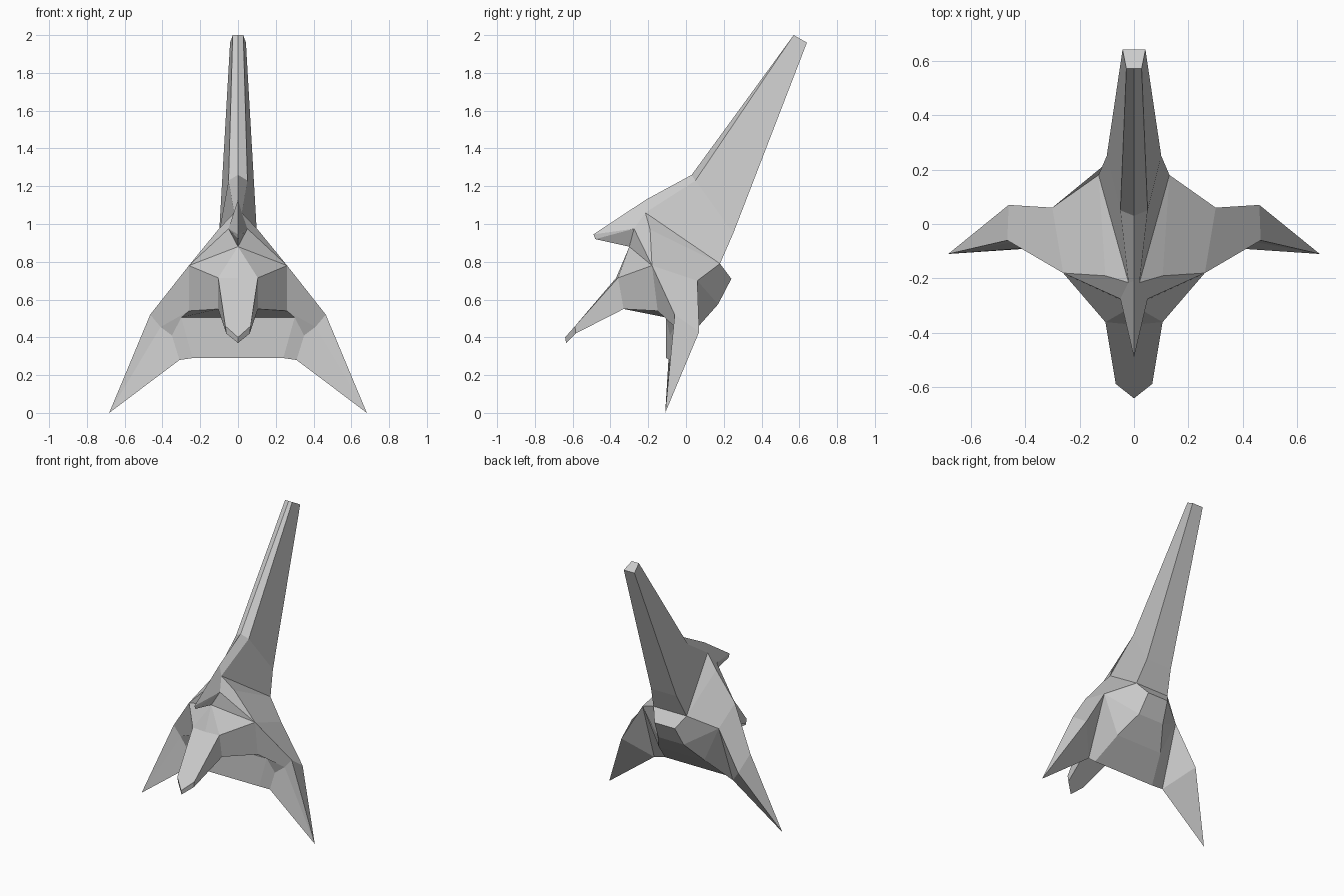
import bpy
import bmesh

if "Cube" in bpy.data.objects:
    bpy.data.objects.remove(bpy.data.objects["Cube"], do_unlink=True)

grey = bpy.data.materials.new("plain_grey")
grey.use_nodes = True
colour = (0.6, 0.6, 0.6, 1)
grey.diffuse_color = colour
grey.node_tree.nodes["Principled BSDF"].inputs["Base Color"].default_value = colour

# Corner points of the left half; the right half is mirrored
horn_points = {
    "horn_tip_mid": (0, .57, 2), "horn_tip_front": (.028, .57, 2),
    "horn_tip_back": (.042, .64, 1.96), "horn_root": (0, .03, 1.26),
    "horn_root_side": (.05, .05, 1.23), "horn_heel": (.1, .25, .95),
    "nape": (.13, .18, .79),
}
hood_points = {
    "crest": (0, -.21, 1.13), "crest_side": (.02, -.215, 1.06),
    "temple": (.105, -.19, .97), "brow": (.05, -.275, .975),
    "beak": (0, -.49, .945), "beak_low": (0, -.48, .92),
}
snout_points = {
    "bridge": (0, -.3, .88), "nose_mid": (0, -.37, .715),
    "nose_side": (.105, -.36, .715), "muzzle": (.067, -.587, .46),
    "muzzle_low": (.062, -.585, .42), "snout_tip": (0, -.64, .4),
    "snout_tip_low": (0, -.635, .37), "snout_root": (.105, -.33, .55),
    "cheek": (.26, -.15, .54),
}
wing_points = {
    "shoulder": (.26, -.18, .78), "shoulder_back": (.3, .06, .7),
    "elbow": (.465, -.06, .52), "elbow_back": (.46, .07, .43),
    "elbow_inner": (.41, -.06, .455), "wing_tip": (.682, -.11, 0),
    "wing_inner": (.35, -.085, .41), "wing_base": (.31, -.085, .28),
}
body_points = {
    "jaw_top": (.3, -.105, .505), "jaw_base": (.24, -.105, .29),
    "rump": (.08, .24, .71), "rump_low": (.1, .17, .575),
    "belly": (.18, .05, .44),
}
points = {**horn_points, **hood_points, **snout_points, **wing_points, **body_points}

# Faces of each part: "sides" are mirrored, "bridges" run across the middle
parts = {
    "horn": {
        "sides": ["crest horn_root horn_root_side crest_side",
                  "crest_side horn_root_side horn_heel nape",
                  "horn_root_side horn_heel horn_tip_back horn_tip_front",
                  "horn_root horn_root_side horn_tip_front horn_tip_mid"],
        "bridges": ["horn_tip_mid horn_tip_front horn_tip_back",
                    "horn_tip_back horn_heel", "horn_heel nape"],
    },
    "hood": {
        "sides": ["beak crest crest_side brow", "beak brow beak_low",
                  "beak_low brow bridge", "brow shoulder bridge",
                  "crest_side temple shoulder brow", "crest_side temple nape",
                  "temple shoulder shoulder_back nape"],
        "bridges": [],
    },
    "snout": {
        "sides": ["bridge shoulder nose_side", "bridge nose_side nose_mid",
                  "nose_side shoulder cheek snout_root",
                  "nose_side snout_root muzzle_low muzzle",
                  "muzzle muzzle_low snout_tip_low snout_tip"],
        "bridges": ["nose_mid nose_side muzzle snout_tip",
                    "snout_root muzzle_low snout_tip_low",
                    "snout_root cheek jaw_top"],
    },
    "wings": {
        "sides": ["shoulder cheek elbow_inner elbow",
                  "shoulder elbow elbow_back shoulder_back",
                  "elbow elbow_back wing_tip", "elbow elbow_inner wing_tip",
                  "elbow_inner wing_inner wing_base wing_tip",
                  "elbow_back wing_base wing_tip",
                  "cheek elbow_inner wing_inner jaw_top",
                  "shoulder_back wing_base elbow_back"],
        "bridges": [],
    },
    "jaw_and_back": {
        "sides": ["jaw_top wing_inner wing_base jaw_base",
                  "nape rump rump_low shoulder_back",
                  "shoulder_back rump_low belly",
                  "shoulder_back belly jaw_base wing_base"],
        "bridges": ["jaw_top jaw_base", "jaw_base belly", "belly rump_low",
                    "rump_low rump", "rump nape"],
    },
}

# Whole shell, used to get consistent outward normals
shell = bmesh.new()
left, right = {}, {}
for name, (x, y, z) in points.items():
    left[name] = shell.verts.new((x, y, z))
    right[name] = shell.verts.new((-x, y, z)) if x else left[name]

part_faces = {}
for part, groups in parts.items():
    faces = part_faces[part] = []
    for text in groups["sides"]:
        names = text.split()
        faces.append(shell.faces.new([left[n] for n in names]))
        faces.append(shell.faces.new([right[n] for n in reversed(names)]))
    for text in groups["bridges"]:
        names = text.split()
        loop = [left[n] for n in names]
        loop += [right[n] for n in reversed(names) if right[n] not in loop]
        faces.append(shell.faces.new(loop))
bmesh.ops.recalc_face_normals(shell, faces=shell.faces[:])

# One flat-shaded object per part
for part, faces in part_faces.items():
    verts = list({v for f in faces for v in f.verts})
    mesh = bpy.data.meshes.new(part)
    mesh.from_pydata([v.co[:] for v in verts], [],
                     [[verts.index(v) for v in f.verts] for f in faces])
    mesh.materials.append(grey)
    bpy.context.scene.collection.objects.link(bpy.data.objects.new(part, mesh))
shell.free()
